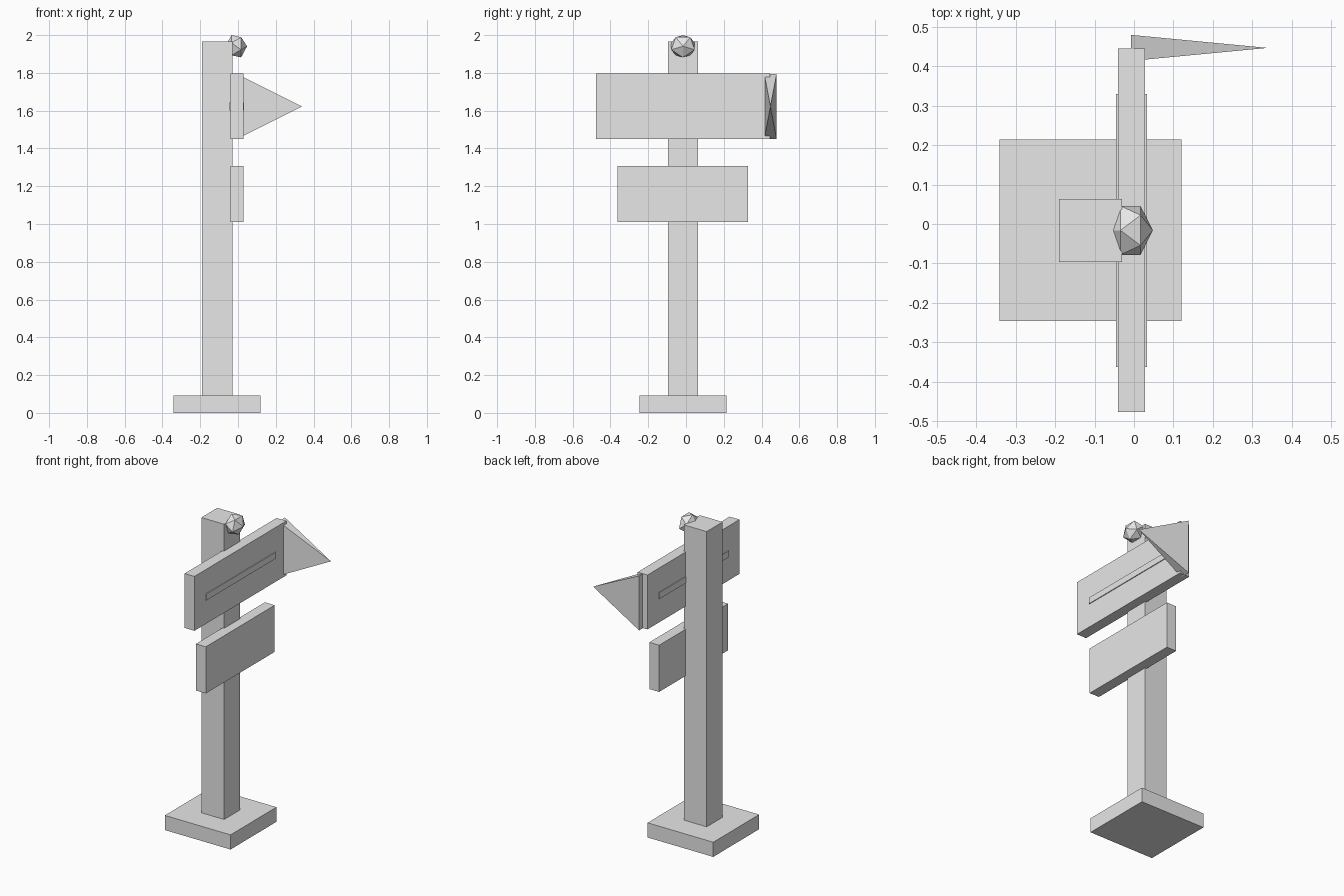
import bpy, bmesh, math
from mathutils import Matrix

if "Cube" in bpy.data.objects:
    bpy.data.objects.remove(bpy.data.objects["Cube"])

grey = bpy.data.materials.new("plain_grey")
grey.diffuse_color = (0.8, 0.8, 0.8, 1)
grey.use_nodes = True
grey.node_tree.nodes["Principled BSDF"].inputs["Base Color"].default_value = grey.diffuse_color


def finish(name, bm):
    bmesh.ops.recalc_face_normals(bm, faces=bm.faces)
    me = bpy.data.meshes.new(name)
    bm.to_mesh(me)
    bm.free()
    me.materials.append(grey)
    ob = bpy.data.objects.new(name, me)
    bpy.context.collection.objects.link(ob)
    return ob


def box(name, x, y, z):
    """Box from (min, max) ranges on each axis."""
    bm = bmesh.new()
    bmesh.ops.create_cube(bm, size=1)
    for v in bm.verts:
        v.co = [r[0] + (c + 0.5) * (r[1] - r[0]) for c, r in zip(v.co, (x, y, z))]
    return finish(name, bm)


# Foot and post
box("base", (-0.341, 0.12), (-0.246, 0.214), (0, 0.093))
box("post", (-0.19, -0.03), (-0.096, 0.064), (0.09, 1.966))

# Sign boards, and the raised strip through the upper one
box("upper_board", (-0.041, 0.028), (-0.477, 0.445), (1.451, 1.796))
box("lower_board", (-0.041, 0.028), (-0.363, 0.328), (1.01, 1.306))
box("board_strip", (-0.046, 0.033), (-0.363, 0.33), (1.602, 1.642))

# Flat pyramid pointer at the end of the upper board
bm = bmesh.new()
base = [bm.verts.new((-0.007, 0.447 + sy * 0.033, 1.622 + sz * 0.173))
        for sy, sz in ((-1, -1), (1, -1), (1, 1), (-1, 1))]
tip = bm.verts.new((0.339, 0.447, 1.622))
bm.faces.new(base)
for i in range(4):
    bm.faces.new((base[i], base[(i + 1) % 4], tip))
finish("arrow_tip", bm)

# Faceted ball beside the top of the post, its pole along x
bm = bmesh.new()
bmesh.ops.create_icosphere(bm, subdivisions=1, radius=1)
bm.transform(Matrix.Translation((-0.009, -0.016, 1.941))
             @ Matrix.Diagonal((0.057, 0.073, 0.066, 1))
             @ Matrix.Rotation(math.radians(90), 4, 'Y'))
finish("ball", bm)
